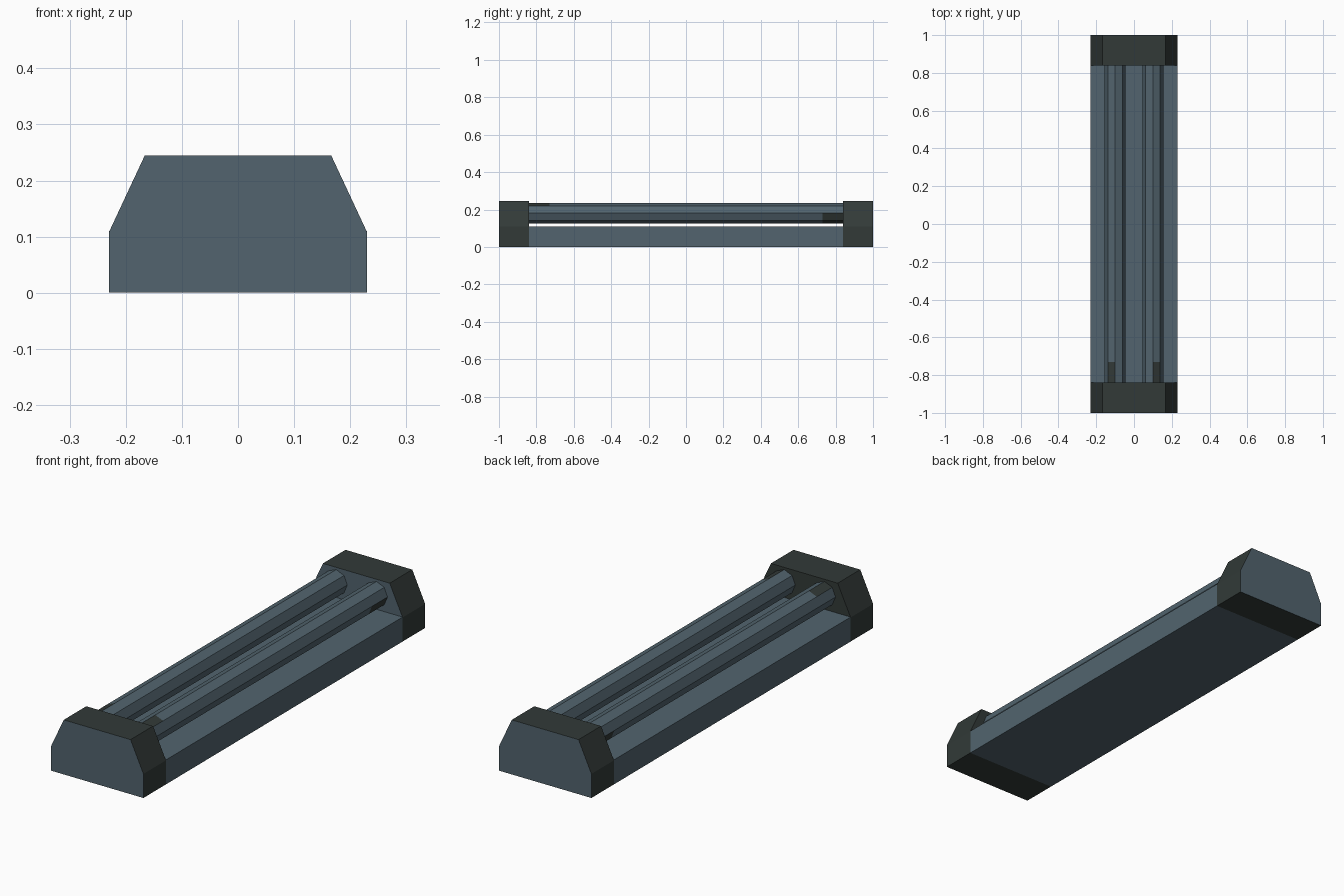
import bpy, bmesh, math

if "Cube" in bpy.data.objects:
    bpy.data.objects.remove(bpy.data.objects["Cube"])


def material(name, rgb):
    m = bpy.data.materials.new(name)
    m.diffuse_color = (*rgb, 1)
    m.use_nodes = True
    m.node_tree.nodes["Principled BSDF"].inputs["Base Color"].default_value = m.diffuse_color
    return m


STEEL = material("blue_grey_metal", (0.084, 0.127, 0.156))
DARK = material("dark_plastic", (0.032, 0.042, 0.039))


def extrude_y(name, profile, stations, rule):
    """Sweep an (x, z) outline through the y stations; rule(face) returns 0 steel or 1 dark."""
    bm = bmesh.new()
    rings = [[bm.verts.new((x, y, z)) for x, z in profile] for y in stations]
    n = len(profile)
    for a, b in zip(rings, rings[1:]):
        for i in range(n):
            j = (i + 1) % n
            bm.faces.new((a[i], a[j], b[j], b[i]))
    bm.faces.new(rings[0])
    bm.faces.new(rings[-1])
    bmesh.ops.recalc_face_normals(bm, faces=bm.faces)
    bm.normal_update()
    for f in bm.faces:
        f.material_index = rule(f)
    mesh = bpy.data.meshes.new(name)
    bm.to_mesh(mesh)
    bm.free()
    mesh.materials.append(STEEL)
    mesh.materials.append(DARK)
    ob = bpy.data.objects.new(name, mesh)
    bpy.context.collection.objects.link(ob)
    return ob


# Flat base tray between the end caps
extrude_y("base_tray", [(-0.23, 0), (0.23, 0), (0.23, 0.11), (-0.23, 0.11)],
          [-0.84, 0.84], lambda f: 0)

# End caps: dark rim, metal end plates (the front cap is dark on its inside)
cap = [(-0.23, 0), (0.23, 0), (0.23, 0.108), (0.166, 0.245), (-0.166, 0.245), (-0.23, 0.108)]


def cap_rule(f):
    if abs(f.normal.y) < 0.9:
        return 1
    return int(-0.9 < f.calc_center_median().y < 0)


extrude_y("front_end_cap", cap, [-1, -0.84], cap_rule)
extrude_y("back_end_cap", cap, [0.84, 1], cap_rule)

# Octagonal lamp tubes with dark socket patches near both ends
for side, label in ((-1, "left"), (1, "right")):
    cx = side * 0.1
    octagon = [(cx + 0.055 * math.sin(k * math.pi / 4), 0.18 + 0.055 * math.cos(k * math.pi / 4))
               for k in range(8)]

    def tube_rule(f):
        y, n = f.calc_center_median().y, f.normal
        if abs(y) < 0.7 or abs(n.y) > 0.5 or n.x * side < 0:
            return 0
        # front patch on the upper outer facet, back patch on the lower outer facets
        return int(n.z > 0.6 if y < 0 else n.z < 0)

    extrude_y(label + "_lamp_tube", octagon, [-0.85, -0.73, 0.73, 0.85], tube_rule)
